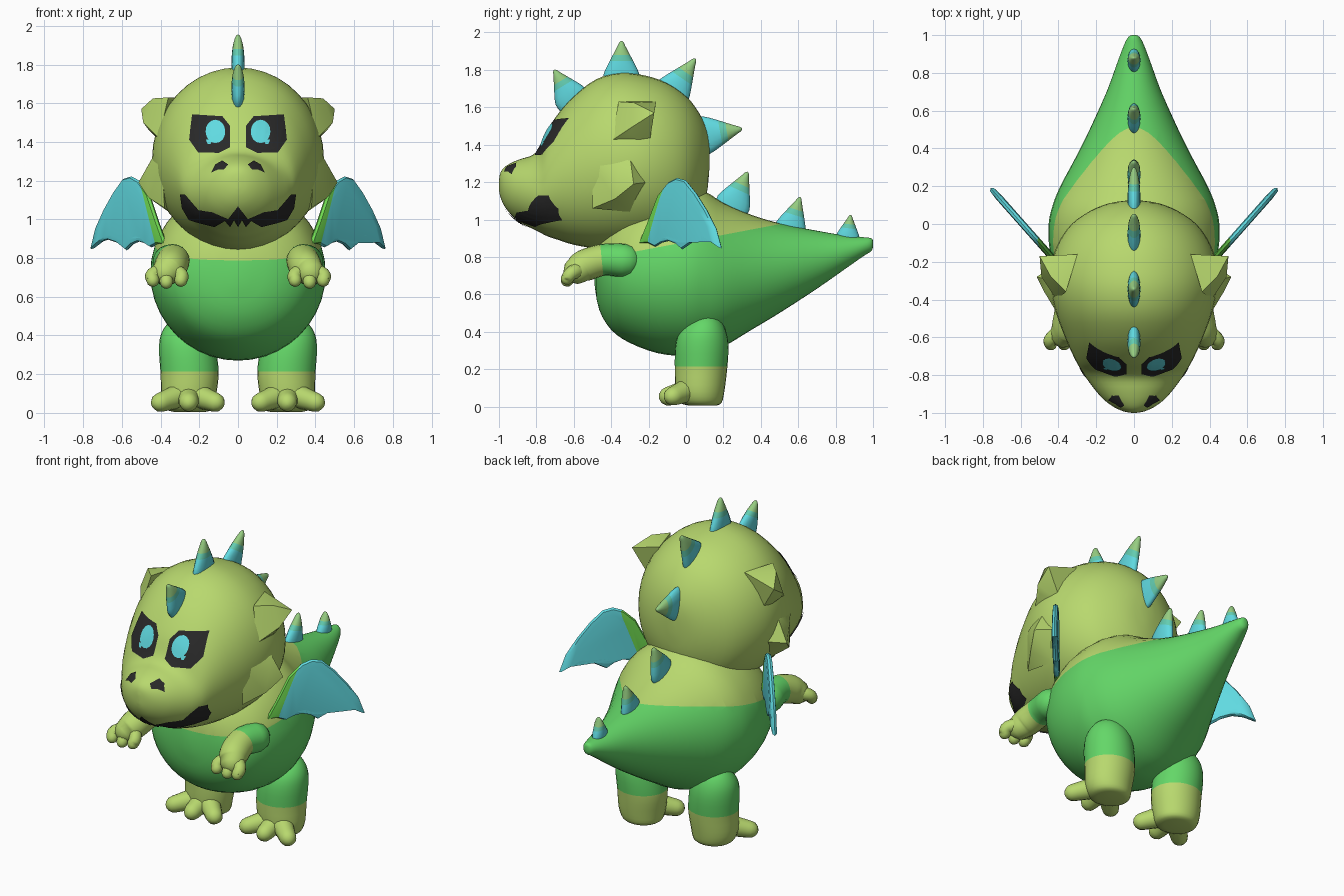
import bpy, bmesh, math
from mathutils import Vector as V
from mathutils.bvhtree import BVHTree

if "Cube" in bpy.data.objects:
    bpy.data.objects.remove(bpy.data.objects["Cube"])


def material(name, rgb):
    m = bpy.data.materials.new(name)
    m.diffuse_color = (*rgb, 1)
    m.use_nodes = True
    m.node_tree.nodes["Principled BSDF"].inputs["Base Color"].default_value = m.diffuse_color
    return m


OLIVE = material("olive", (.48, .69, .156))
GREEN = material("green", (.127, .68, .138))
CYAN = material("cyan", (.117, .70, .75))
TEAL = material("teal_green", (.127, .61, .44))
TIP = material("pale_green", (.305, .61, .22))
LEAF = material("leaf_green", (.16, .70, .08))
BLACK = material("black", (.022, .022, .022))


def finish(name, bm, mats, angle=50, fix=True):
    if fix:
        bmesh.ops.recalc_face_normals(bm, faces=bm.faces)
    me = bpy.data.meshes.new(name)
    bm.to_mesh(me)
    for m in mats:
        me.materials.append(m)
    me.shade_smooth()
    me.set_sharp_from_angle(angle=math.radians(angle))
    ob = bpy.data.objects.new(name, me)
    bpy.context.collection.objects.link(ob)
    return ob


def smooth_rows(rows, steps):
    """Catmull-Rom interpolation of equal length number rows."""
    out = []
    for i in range(len(rows) - 1):
        p0, p1, p2, p3 = rows[max(i - 1, 0)], rows[i], rows[i + 1], rows[min(i + 2, len(rows) - 1)]
        for k in range(steps):
            t = k / steps
            out.append([.5 * (2 * b + (c - a) * t + (2 * a - 5 * b + 4 * c - d) * t * t
                              + (3 * b - a - 3 * c + d) * t ** 3)
                        for a, b, c, d in zip(p0, p1, p2, p3)])
    return out + [list(rows[-1])]


def loft(bm, rings, n=32):
    """Skin elliptical rings given as (centre, u radius vector, v radius vector)."""
    loops = [[bm.verts.new(c + u * math.cos(a) + v * math.sin(a))
              for a in (2 * math.pi * k / n for k in range(n))] for c, u, v in rings]
    for a, b in zip(loops, loops[1:]):
        for k in range(n):
            bm.faces.new((a[k], a[(k + 1) % n], b[(k + 1) % n], b[k]))
    bm.faces.new(loops[0])
    bm.faces.new(loops[-1])


def paint_beyond(bm, co, no, index):
    """Cut along a plane and colour the faces on its far side."""
    bmesh.ops.bisect_plane(bm, geom=bm.verts[:] + bm.edges[:] + bm.faces[:], plane_co=co, plane_no=no)
    for f in bm.faces:
        if (f.calc_center_median() - V(co)).dot(V(no)) > 0:
            f.material_index = index


def y_loft(rows, steps=3, n=40):
    """Loft along y from rows of (y, half width, bottom, top)."""
    bm = bmesh.new()
    loft(bm, [(V((0, y, (b + t) / 2)), V((max(w, .004), 0, 0)), V((0, 0, (t - b) / 2)))
              for y, w, b, t in smooth_rows(rows, steps)], n)
    return bm


def tube(bm, rows, n=20, steps=4):
    """Round tube from rows of (x, y, z, radius) with rounded ends."""
    def end(a, b):
        d = (V(a[:3]) - V(b[:3])).normalized()
        return [[*(V(a[:3]) + d * a[3] * math.sin(t)), a[3] * math.cos(t)] for t in (.5, 1.0, 1.35, 1.54)]
    pts = end(rows[0], rows[1])[::-1] + smooth_rows(rows, steps) + end(rows[-1], rows[-2])
    rings = []
    for i, p in enumerate(pts):
        d = V(pts[min(i + 1, len(pts) - 1)][:3]) - V(pts[max(i - 1, 0)][:3])
        ref = V((1, 0, 0)) if abs(d.normalized().x) < .8 else V((0, 0, 1))
        u = d.cross(ref).normalized()
        v = d.cross(u).normalized()
        rings.append((V(p[:3]), u * p[3], v * p[3]))
    loft(bm, rings, n)


# Body and tail
body = y_loft([(-.49, .03, .66, .74), (-.465, .19, .52, .90), (-.40, .32, .41, 1.0), (-.30, .40, .34, 1.1),
               (-.15, .445, .285, 1.16), (0, .452, .27, 1.17), (.10, .43, .285, 1.15), (.20, .39, .32, 1.09),
               (.35, .31, .41, 1.025), (.50, .235, .50, .98), (.70, .145, .63, .94), (.85, .09, .735, .915),
               (.95, .052, .805, .905), (.99, .03, .83, .90), (1.0, .01, .855, .885)])
paint_beyond(body, (0, 0, .88), (0, .19, -1), 1)
finish("body", body, [OLIVE, GREEN], 80)

# Head and muzzle
head = y_loft([(.125, .03, 1.27, 1.40), (.11, .13, 1.13, 1.48), (.07, .23, 1.02, 1.57), (0, .33, .92, 1.66),
               (-.10, .40, .87, 1.73), (-.22, .44, .85, 1.77), (-.35, .44, .84, 1.785), (-.48, .41, .845, 1.75),
               (-.60, .365, .865, 1.66), (-.68, .33, .89, 1.57), (-.74, .30, .91, 1.48), (-.78, .275, .93, 1.39),
               (-.82, .25, .95, 1.345), (-.88, .205, .98, 1.325), (-.93, .16, 1.02, 1.305),
               (-.97, .105, 1.07, 1.28), (-.992, .055, 1.12, 1.25), (-1.0, .01, 1.16, 1.21)])
finish("head", head, [OLIVE], 80)
head_tree = BVHTree.FromBMesh(head)


def face_plate(name, outline, mat, lift):
    """Thin painted detail laid on the front of the head."""
    bm = bmesh.new()
    bm.faces.new([bm.verts.new((x, 0, z)) for x, z in outline])
    bmesh.ops.triangulate(bm, faces=bm.faces)
    for _ in range(3):
        bmesh.ops.subdivide_edges(bm, edges=bm.edges[:], cuts=1, use_grid_fill=True)
    lost = []
    for v in bm.verts:
        hit, normal, _, _ = head_tree.ray_cast(V((v.co.x, -2, v.co.z)), V((0, 1, 0)))
        if hit is None:
            lost.append(v)
            continue
        if normal.y > 0:
            normal = -normal
        v.co = hit + normal * lift
    bmesh.ops.delete(bm, geom=lost, context='VERTS')
    for f in bm.faces:
        f.normal_update()
        if f.normal.y > 0:
            f.normal_flip()
    finish(name, bm, [mat], 80, fix=False)


EYE = [(.08, 1.53), (.235, 1.54), (.25, 1.41), (.205, 1.345), (.10, 1.34), (.04, 1.37), (.04, 1.48)]
NOSTRIL = [(.05, 1.28), (.08, 1.30), (.115, 1.28), (.135, 1.24), (.10, 1.255), (.07, 1.255)]
MOUTH = [(0, 1.07), (.05, 1.005), (.13, 1.04), (.20, 1.05), (.25, 1.07), (.27, 1.13), (.295, 1.13),
         (.285, 1.06), (.25, 1.0), (.20, .985), (.12, .965), (.07, 1.0), (.04, .965), (.02, 1.0), (0, .965)]
for s, side in ((-1, "left"), (1, "right")):
    def flip(pts):
        return [(s * p[0], *p[1:]) for p in pts]

    # Eyes, nostrils and mouth
    face_plate(side + "_eye", flip(EYE), BLACK, .005)
    face_plate(side + "_iris", [(s * .115 + .05 * math.cos(a), 1.45 + .06 * math.sin(a))
                                for a in (k * math.pi / 8 for k in range(16))], CYAN, .009)
    face_plate(side + "_eye_glint", flip([(.135, 1.405), (.165, 1.41), (.155, 1.385), (.14, 1.385)]), CYAN, .009)
    face_plate(side + "_nostril", flip(NOSTRIL), BLACK, .005)
    face_plate(side + "_mouth", flip(MOUTH), BLACK, .006)

    # Ear and cheek frill
    for name, pts in (
        ("ear", [(.50, -.17, 1.57), (.49, -.28, 1.50), (.44, -.28, 1.625), (.36, -.36, 1.63), (.30, -.16, 1.63),
                 (.41, -.40, 1.42), (.38, -.20, 1.38), (.46, -.30, 1.46)]),
        ("cheek_frill", [(.515, -.28, 1.19), (.475, -.36, 1.26), (.43, -.30, 1.34), (.39, -.50, 1.30),
                         (.46, -.38, 1.11), (.38, -.50, 1.06), (.36, -.30, 1.04), (.40, -.20, 1.20)])):
        bm = bmesh.new()
        for p in flip(pts):
            bm.verts.new(p)
        bmesh.ops.convex_hull(bm, input=bm.verts)
        finish(side + "_" + name, bm, [OLIVE], 45)

    # Arm with three fingers
    bm = bmesh.new()
    tube(bm, flip([(.35, -.33, .78, .09), (.335, -.44, .785, .085), (.35, -.54, .755, .085), (.37, -.58, .73, .075)]))
    for x, z in ((.295, .685), (.37, .675), (.44, .685)):
        tube(bm, flip([(.36, -.55, .74, .05), (x, -.61, z + .03, .037), (x, -.635, z, .034)]), 12)
    paint_beyond(bm, (0, -.45, .78), (0, 1, .1), 1)
    finish(side + "_arm", bm, [OLIVE, GREEN], 80)

    # Leg with three toes
    bm = bmesh.new()
    loft(bm, [(V((s * x, y, z)), V((rx, 0, 0)), V((0, ry, 0))) for z, x, y, rx, ry in smooth_rows(
        [(.005, .25, .09, .08, .07), (.02, .25, .08, .12, .11), (.08, .255, .075, .14, .13),
         (.20, .25, .08, .15, .14), (.32, .26, .085, .148, .142), (.40, .265, .09, .135, .125),
         (.46, .265, .10, .10, .085), (.495, .265, .105, .045, .035), (.50, .265, .105, .01, .01)], 3)], 28)
    for x, y in ((.118, -.07), (.255, -.095), (.40, -.07)):
        tube(bm, flip([(.255, .05, .11, .07), ((.255 + x) / 2, -.01, .08, .06), (x, y, .055, .05)]), 14)
    paint_beyond(bm, (0, 0, .215), (0, 0, 1), 1)
    finish(side + "_leg", bm, [OLIVE, GREEN], 80)

    # Wing with scalloped trailing edge
    bm = bmesh.new()
    outline = [(.37, .87), (.41, .98), (.46, 1.13), (.51, 1.20), (.55, 1.222), (.59, 1.21), (.64, 1.14),
               (.69, 1.05), (.735, .95), (.76, .845), (.715, .88), (.67, .895), (.625, .88), (.575, .84),
               (.545, .87), (.51, .885), (.475, .875), (.445, .855), (.41, .875)]
    across = V((s * .76, -.65, 0)) * .015
    mid = V((s * .55, -.04, 1.02))
    rims = []
    for shrink, depth in ((.80, 1.2), (.96, .9), (1, 0), (.96, -.9), (.80, -1.2)):
        ring = []
        for x, z in outline:
            p = V((s * x, -.25 + (x - .37) * 1.13, z))
            ring.append(bm.verts.new(mid + (p - mid) * shrink + across * depth))
        rims.append(ring)
    for a, b in zip(rims, rims[1:]):
        for k in range(len(a)):
            j = (k + 1) % len(a)
            bm.faces.new((a[k], a[j], b[j], b[k]))
    bmesh.ops.triangulate(bm, faces=[bm.faces.new(rims[0]), bm.faces.new(rims[-1])])
    paint_beyond(bm, (s * .46, 0, 1.0), (-s, 0, .25), 1)
    finish(side + "_wing", bm, [CYAN, LEAF], 50)

# Row of back spikes: base y, z, tip y, z, half length of base
SPIKES = [(-.62, 1.66, -.705, 1.80, .092), (-.345, 1.775, -.345, 1.955, .098), (-.07, 1.685, .05, 1.86, .10),
          (.105, 1.45, .30, 1.485, .105), (.255, 1.09, .33, 1.255, .095), (.56, .96, .61, 1.12, .085),
          (.865, .905, .88, 1.025, .066)]
for i, (y, z, ty, tz, r) in enumerate(SPIKES):
    bm = bmesh.new()
    base, tip = V((0, y, z)), V((0, ty, tz))
    d = tip - base
    flat = V((0, d.z, -d.y)).normalized()
    loft(bm, [(base + d * t, V((w * .034, 0, 0)), flat * r * k) for t, k, w in smooth_rows(
        [(-.25, .95, .9), (0, .98, 1), (.3, .74, .98), (.6, .45, .85), (.85, .21, .55), (.96, .11, .3),
         (1, .02, .06)], 2)], 16)
    paint_beyond(bm, base + d * .4, d, 1)
    paint_beyond(bm, base + d * .58, d, 2)
    finish("back_spike_%d" % (i + 1), bm, [CYAN, TEAL, TIP], 80)
